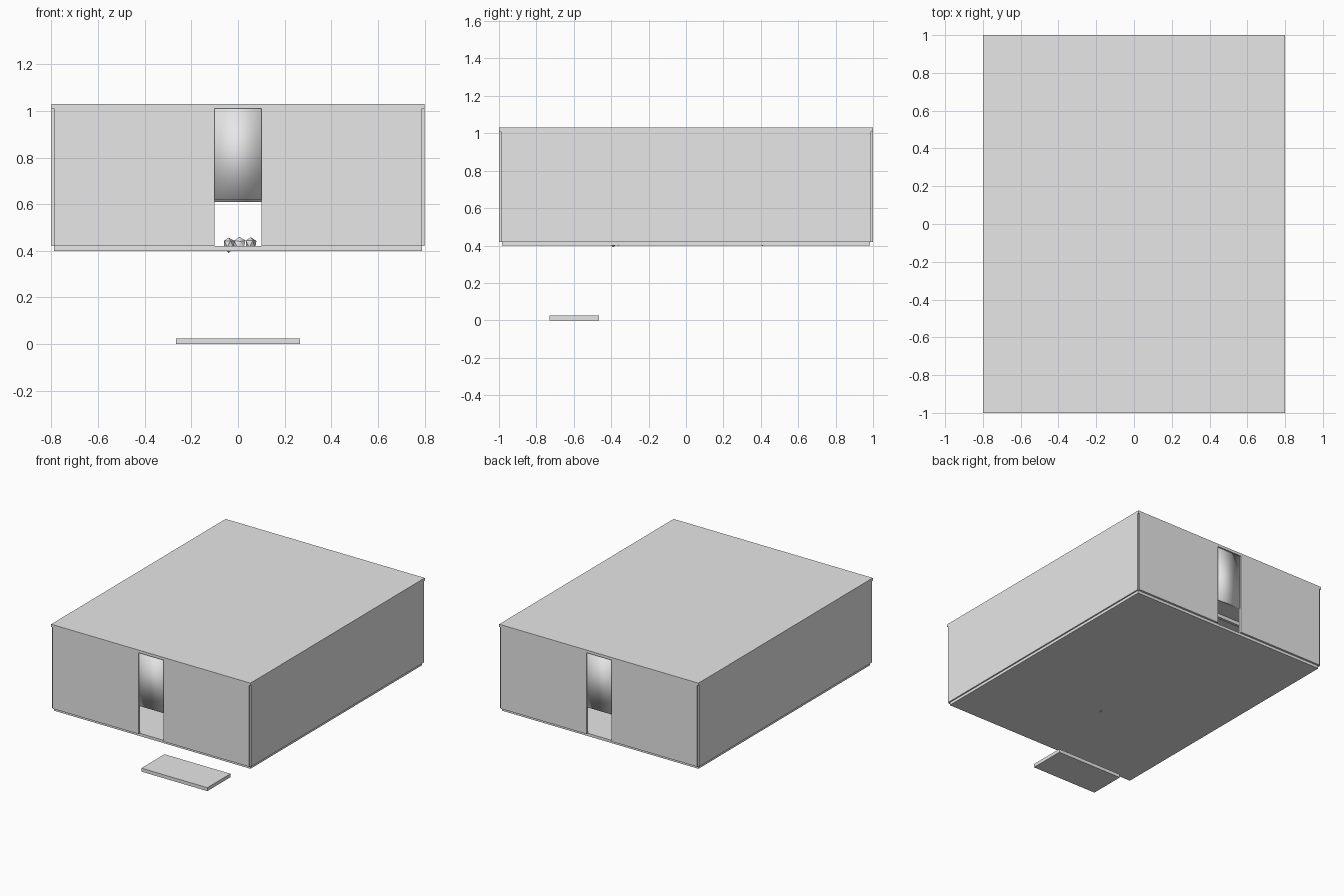
import bpy, bmesh, random
from mathutils import Vector

cube = bpy.data.objects.get("Cube")
if cube:
    bpy.data.objects.remove(cube, do_unlink=True)

grey = bpy.data.materials.new("plain_grey")
grey.use_nodes = True
grey.diffuse_color = (0.8, 0.8, 0.8, 1)
grey.node_tree.nodes["Principled BSDF"].inputs["Base Color"].default_value = (0.8, 0.8, 0.8, 1)


def finish(name, bm, smooth=False):
    bmesh.ops.recalc_face_normals(bm, faces=bm.faces)
    for face in bm.faces:
        face.smooth = smooth
    mesh = bpy.data.meshes.new(name)
    bm.to_mesh(mesh)
    bm.free()
    mesh.materials.append(grey)
    obj = bpy.data.objects.new(name, mesh)
    bpy.context.collection.objects.link(obj)
    return obj


def box(name, low, high, smooth=False):
    low, high = Vector(low), Vector(high)
    bm = bmesh.new()
    bmesh.ops.create_cube(bm, size=1)
    for v in bm.verts:
        v.co = (low + high) / 2 + v.co * (high - low)
    return finish(name, bm, smooth)


def rock(name, centre, size, seed):
    rng = random.Random(seed)
    bm = bmesh.new()
    bmesh.ops.create_icosphere(bm, subdivisions=1, radius=1)
    for v in bm.verts:
        v.co = Vector(centre) + v.co * rng.uniform(0.8, 1.1) * Vector(size)
    return finish(name, bm)


FLOOR, CEILING = 0.42, 1.01

# Floor, roof and the separate entrance slab
box("floor", (-0.79, -0.985, 0.4), (0.79, 0.985, FLOOR))
box("roof", (-0.8, -1, CEILING), (0.8, 1, 1.03))
box("entrance_slab", (-0.265, -0.73, 0), (0.265, -0.465, 0.025))

# Side walls stop short of the end walls, leaving notched corners
for side, s in (("left", 1), ("right", -1)):
    x = sorted((s * 0.78, s * 0.8))
    box(side + "_wall", (x[0], -0.99, FLOOR), (x[1], 0.99, CEILING))

# End walls, each split by a doorway with a recessed smooth panel above
for end, e, door_top in (("front", -1, 0.62), ("back", 1, 0.61)):
    y = sorted((e * 0.98, e))
    for side, s in (("left", 1), ("right", -1)):
        x = sorted((s * 0.1, s * 0.79))
        box(f"{end}_wall_{side}", (x[0], y[0], FLOOR), (x[1], y[1], CEILING))
    y = sorted((e * 0.975, e * 0.99))
    box(end + "_door_panel", (-0.1, y[0], door_top), (0.1, y[1], CEILING), True)

# Ceiling beams
for i in range(5):
    y = -0.6 + i * 0.3
    box(f"ceiling_beam_{i + 1}", (-0.78, y - 0.01, 0.985), (0.78, y + 0.01, CEILING))

# Rocks lying on the floor, partly sunk into it
for i, (x, y) in enumerate(((-0.04, -0.39), (0.005, -0.36), (0.055, -0.4))):
    rock(f"rock_{i + 1}", (x, y, 0.428), (0.028, 0.032, 0.034), i + 2)
rock("flat_stone", (0.205, 0.41, 0.418), (0.027, 0.04, 0.022), 9)
